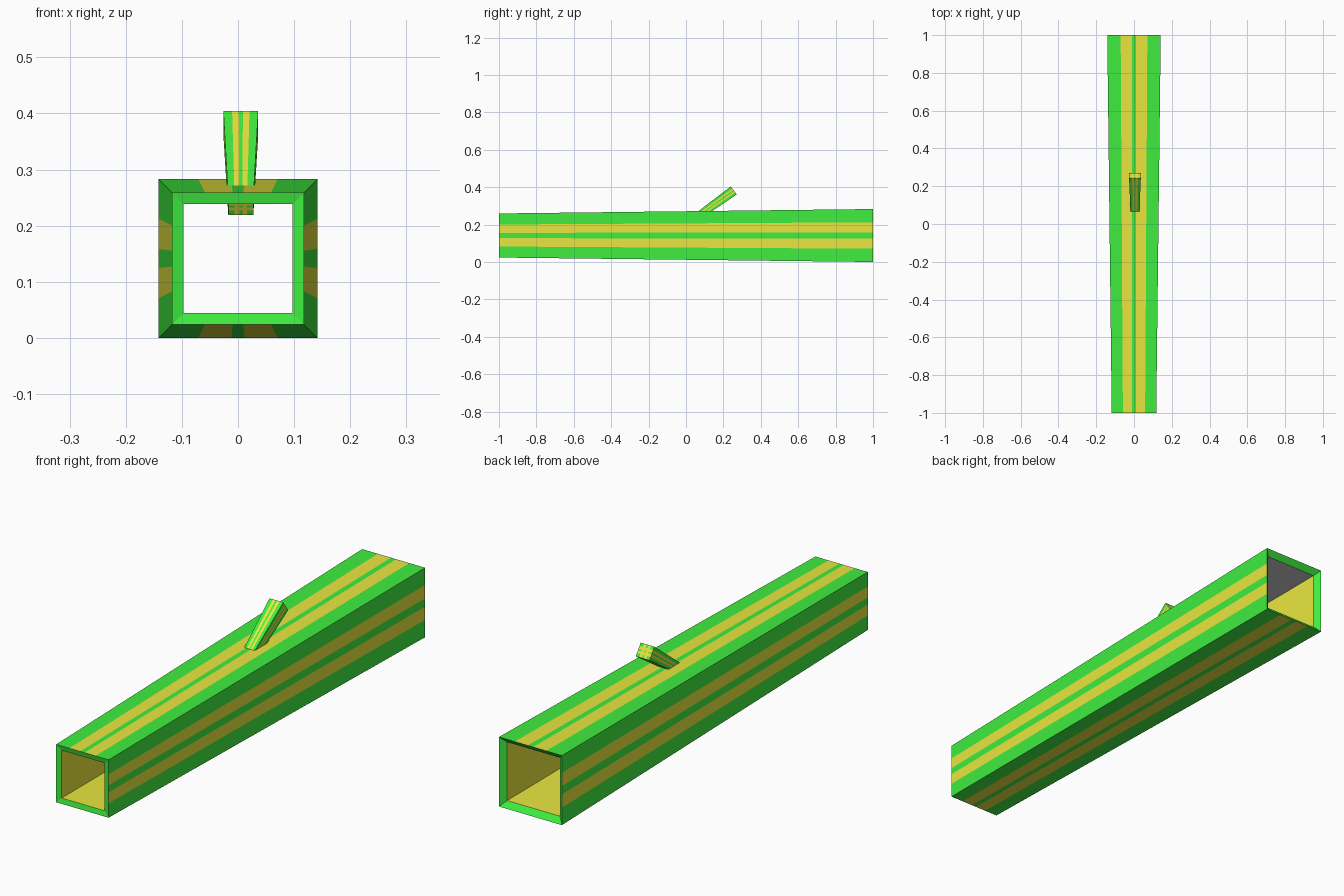
import bpy, bmesh
from mathutils import Vector

if "Cube" in bpy.data.objects:
    bpy.data.objects.remove(bpy.data.objects["Cube"])


def material(name, rgb):
    m = bpy.data.materials.new(name)
    m.diffuse_color = (*rgb, 1)
    m.use_nodes = True
    m.node_tree.nodes["Principled BSDF"].inputs["Base Color"].default_value = m.diffuse_color
    return m


MATS = [material("green", (0.05, 0.85, 0.05)),
        material("yellow", (0.82, 0.8, 0.05)),
        material("grey_inside", (0.6, 0.6, 0.6))]
GREEN, YELLOW, GREY = range(3)


def cuts(gap):
    # stripe boundaries across a face, as fractions of the half width
    return [-1, -0.5, -gap, gap, 0.5, 1]


def ring(gu, gv):
    # unit square outline, counter-clockwise, with stripe boundaries on each side
    u, v = cuts(gu), cuts(gv)
    return ([(a, -1) for a in u[:-1]] + [(1, b) for b in v[:-1]]
            + [(-a, 1) for a in u[:-1]] + [(-1, -b) for b in v[:-1]])


def finish(name, bm):
    bmesh.ops.remove_doubles(bm, verts=bm.verts, dist=1e-5)
    me = bpy.data.meshes.new(name)
    bm.to_mesh(me)
    bm.free()
    for m in MATS:
        me.materials.append(m)
    ob = bpy.data.objects.new(name, me)
    bpy.context.collection.objects.link(ob)
    return ob


def bridge(bm, a, b, colour):
    n = len(a)
    for i in range(n):
        j = (i + 1) % n
        f = bm.faces.new((a[i], a[j], b[j], b[i]))
        f.material_index = colour(i)


def striped(i):
    return YELLOW if i % 5 in (1, 3) else GREEN


# Hollow, tapered square log
ZC = 0.1415
bm = bmesh.new()
pts = ring(0.083, 0.12)


def section(y, half):
    return [bm.verts.new((u * half, y, ZC + v * half)) for u, v in pts]


front, back = section(-1, 0.1178), section(1, 0.1415)
in_front, in_back = section(-0.995, 0.097), section(0.98, 0.119)
bridge(bm, front, back, striped)
bridge(bm, back, in_back, lambda i: GREEN)
bridge(bm, in_back, in_front, lambda i: GREY if 10 <= i < 15 else YELLOW)
bridge(bm, in_front, front, lambda i: GREEN)
bmesh.ops.recalc_face_normals(bm, faces=bm.faces)
finish("hollow_log", bm)

# Slanted branch stub, wider at its tip, with checked ends
bm = bmesh.new()
start, tip = Vector((0.005, 0.05, 0.2345)), Vector((0.005, 0.2555, 0.3825))
axis = (tip - start).normalized()
side = Vector((1, 0, 0))
up = side.cross(axis)
gap = 0.12


def place(c, hw, hh, u, v):
    return bm.verts.new(c + side * u * hw + up * v * hh)


ends = ((start, 0.0223, 0.0193), (tip, 0.031, 0.027))
loops = [[place(*e, u, v) for u, v in ring(gap, gap)] for e in ends]
bridge(bm, *loops, striped)
c = cuts(gap)
for e in ends:
    grid = [[place(*e, u, v) for u in c] for v in c]
    for i in range(5):
        for j in range(5):
            f = bm.faces.new((grid[i][j], grid[i][j + 1], grid[i + 1][j + 1], grid[i + 1][j]))
            f.material_index = YELLOW if i in (1, 3) or j in (1, 3) else GREEN
bmesh.ops.remove_doubles(bm, verts=bm.verts, dist=1e-5)
bmesh.ops.recalc_face_normals(bm, faces=bm.faces)
finish("branch_stub", bm)
